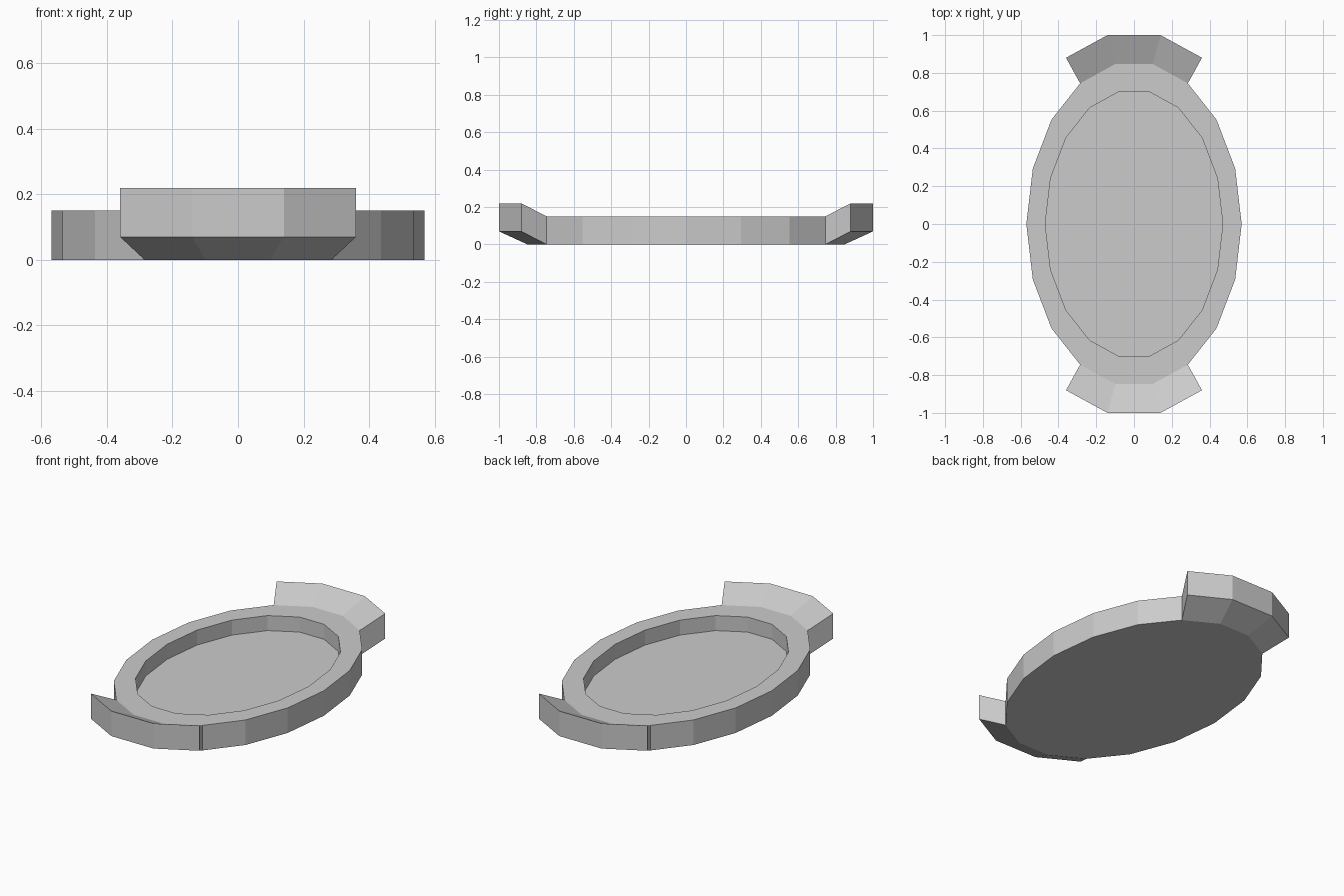
import bpy, bmesh
from math import sin, cos, radians

if "Cube" in bpy.data.objects:
    bpy.data.objects.remove(bpy.data.objects["Cube"])

SIDES = 18
RIM_Z, FLOOR_Z = 0.15, 0.06

bm = bmesh.new()


def ring(a, b, z):
    """Elliptical loop of vertices."""
    return [bm.verts.new((a * cos(radians(360 * i / SIDES)),
                          b * sin(radians(360 * i / SIDES)), z))
            for i in range(SIDES)]


def bridge(lower, upper):
    """Quads between two loops."""
    return [bm.faces.new((lower[i], lower[(i + 1) % SIDES],
                          upper[(i + 1) % SIDES], upper[i]))
            for i in range(SIDES)]


# Oval dish: base, outer wall, flat rim, inner wall, recessed floor
base = ring(0.57, 0.86, 0)
outer = ring(0.57, 0.86, RIM_Z)
inner = ring(0.47, 0.71, RIM_Z)
floor = ring(0.47, 0.71, FLOOR_Z)
bm.faces.new(base[::-1])
walls = bridge(base, outer)
bridge(outer, inner)
bridge(inner, floor)
bm.faces.new(floor)

# Handles: three wall faces at each end pulled outwards and upwards
for first, side in ((3, 1), (12, -1)):
    faces = [walls[first + k] for k in range(3)]
    out = bmesh.ops.extrude_face_region(bm, geom=faces)
    bmesh.ops.delete(bm, geom=[f for f in faces if f.is_valid], context='FACES_ONLY')
    for v in (g for g in out['geom'] if isinstance(g, bmesh.types.BMVert)):
        sx = 1 if v.co.x > 0 else -1
        tip = abs(v.co.x) > 0.2
        v.co.x = sx * (0.36 if tip else 0.14)
        v.co.y = side * (0.88 if tip else 1.0)
        v.co.z += 0.07

bmesh.ops.recalc_face_normals(bm, faces=bm.faces)
mesh = bpy.data.meshes.new("oval_dish")
bm.to_mesh(mesh)
bm.free()
dish = bpy.data.objects.new("oval_dish", mesh)
bpy.context.collection.objects.link(dish)
